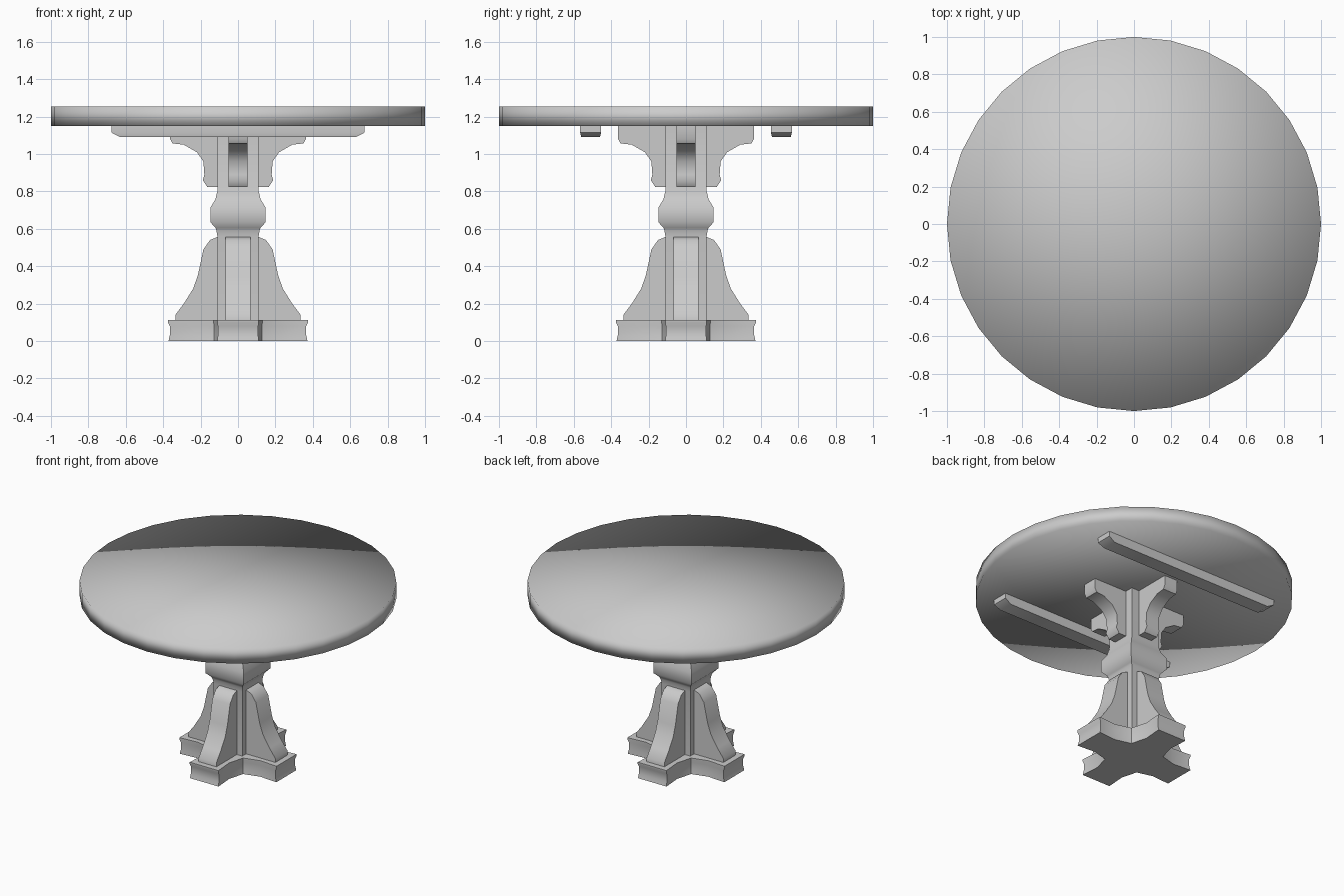
import bpy, bmesh, math
from mathutils import Matrix

cube = bpy.data.objects.get("Cube")
if cube:
    bpy.data.objects.remove(cube, do_unlink=True)

grey = bpy.data.materials.new("plain_grey")
grey.use_nodes = True
grey.diffuse_color = (0.6, 0.6, 0.6, 1)
grey.node_tree.nodes["Principled BSDF"].inputs["Base Color"].default_value = (0.6, 0.6, 0.6, 1)


def finish(name, bm, sharp_angle=None):
    bmesh.ops.recalc_face_normals(bm, faces=bm.faces)
    mesh = bpy.data.meshes.new(name)
    bm.to_mesh(mesh)
    bm.free()
    mesh.materials.append(grey)
    obj = bpy.data.objects.new(name, mesh)
    bpy.context.collection.objects.link(obj)
    bpy.ops.object.select_all(action='DESELECT')
    obj.select_set(True)
    bpy.context.view_layer.objects.active = obj
    if sharp_angle is None:
        bpy.ops.object.shade_smooth()
    else:
        bpy.ops.object.shade_smooth_by_angle(angle=math.radians(sharp_angle))
    return obj


def loft(name, rings, sharp_angle=None):
    """Join rings of equal length and close both ends with a fan."""
    bm = bmesh.new()
    loops = [[bm.verts.new(p) for p in ring] for ring in rings]
    n = len(loops[0])
    for a, b in zip(loops, loops[1:]):
        for i in range(n):
            j = (i + 1) % n
            bm.faces.new((a[i], a[j], b[j], b[i]))
    for loop in (loops[0], loops[-1]):
        bmesh.ops.poke(bm, faces=[bm.faces.new(loop)])
    return finish(name, bm, sharp_angle)


def fin(name, profile, half, turn):
    """Upright plate cut to a radial profile, turned about the column."""
    bm = bmesh.new()
    face = bm.faces.new([bm.verts.new((r, -half, z)) for r, z in profile])
    out = bmesh.ops.extrude_face_region(bm, geom=[face])
    moved = [v for v in out["geom"] if isinstance(v, bmesh.types.BMVert)]
    bmesh.ops.translate(bm, verts=moved, vec=(0, 2 * half, 0))
    bmesh.ops.rotate(bm, verts=bm.verts, matrix=Matrix.Rotation(turn, 3, 'Z'))
    return finish(name, bm, 50)


# Round table top
def circle(z, sides=32):
    return [(math.cos(math.tau * i / sides), math.sin(math.tau * i / sides), z)
            for i in range(sides)]


loft("table_top", [circle(1.15), circle(1.255)])

# Square column with a swollen collar
column = [(.11, .1), (.11, .56), (.115, .59), (.12, .605), (.147, .635),
          (.147, .715), (.12, .76), (.115, .785), (.11, .8), (.11, 1.15)]
loft("column", [[(sx * h, sy * h, z) for sx, sy in ((1, 1), (-1, 1), (-1, -1), (1, -1))]
                for h, z in column], 50)

# Cross-shaped foot with a hollowed edge
quarter = [(.372, -.11), (.372, .11), (.24, .1), (.13, .13), (.1, .24)]


def cross(scale, z):
    ring = []
    for k in range(4):
        c, s = round(math.cos(k * math.pi / 2)), round(math.sin(k * math.pi / 2))
        ring += [((x * c - y * s) * scale, (x * s + y * c) * scale, z) for x, y in quarter]
    return ring


loft("cross_foot", [cross(*r) for r in
                    ((1, 0), (.98, .03), (.98, .08), (1.005, .1), (1.005, .112))], 50)

# Four leg fins below and four brackets above
leg = [(.05, .1), (.335, .1), (.335, .14), (.29, .2), (.24, .28), (.215, .35),
       (.185, .49), (.15, .54), (.11, .557), (.05, .557)]
bracket = [(.05, .825), (.165, .825), (.188, .86), (.18, .89), (.185, .96),
           (.22, 1.01), (.29, 1.05), (.35, 1.057), (.363, 1.08), (.363, 1.15), (.05, 1.15)]
for k, side in enumerate(("left", "back", "right", "front")):
    fin(side + "_leg_fin", leg, .068, k * math.pi / 2)
    fin(side + "_bracket", bracket, .051, k * math.pi / 2)

# Two battens under the top, bevelled at the ends
for y, side in ((-.51, "front"), (.51, "back")):
    rings = [[(sx * hx, y + sy * hy, z) for sx, sy in ((1, 1), (-1, 1), (-1, -1), (1, -1))]
             for hx, hy, z in ((.63, .05, 1.09), (.677, .056, 1.115), (.677, .056, 1.15))]
    loft(side + "_batten", rings, 50)
